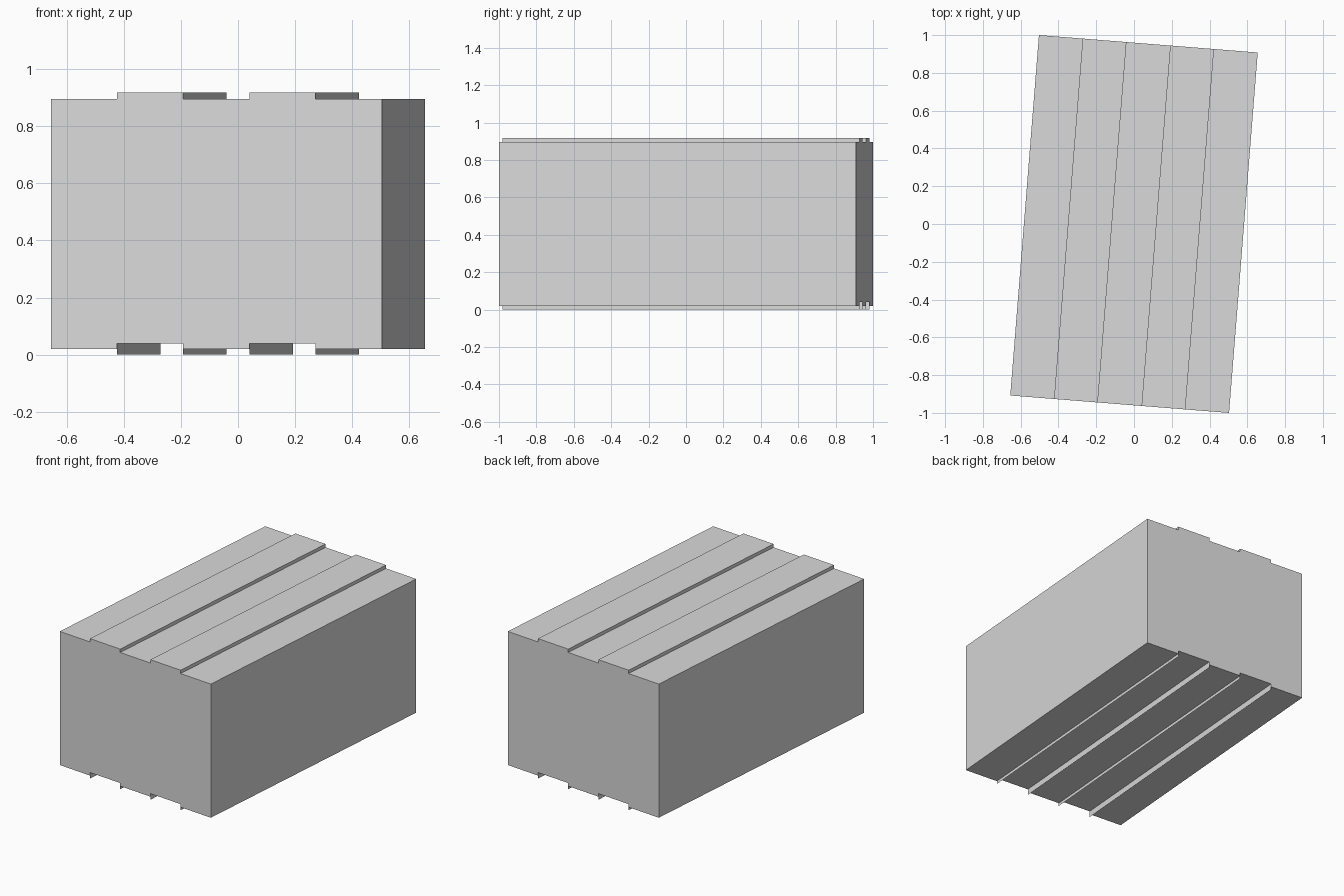
import bpy, bmesh, math

cube = bpy.data.objects.get("Cube")
if cube:
    bpy.data.objects.remove(cube)

WIDTH, LENGTH = 1.162, 1.914
BASE, GROOVE, ROOF, RIDGE = 0.02, 0.04, 0.895, 0.917
TURN = -math.radians(4.55)
STRIPS = 5
edges = [WIDTH * (i / STRIPS - 0.5) for i in range(STRIPS + 1)]

grey = bpy.data.materials.new("light_grey")
grey.use_nodes = True
colour = (0.7, 0.7, 0.7, 1)
grey.diffuse_color = colour
grey.node_tree.nodes["Principled BSDF"].inputs["Base Color"].default_value = colour


def extrude_profile(name, points, closed):
    """Sweep a cross-section along the full length of the block."""
    bm = bmesh.new()
    front = [bm.verts.new((x, -LENGTH / 2, z)) for x, z in points]
    back = [bm.verts.new((x, LENGTH / 2, z)) for x, z in points]
    count = len(points)
    for i in range(count if closed else count - 1):
        j = (i + 1) % count
        bm.faces.new((front[i], back[i], back[j], front[j]))
    if closed:
        bm.faces.new(front)
        bm.faces.new(back[::-1])
        bmesh.ops.recalc_face_normals(bm, faces=bm.faces)
    mesh = bpy.data.meshes.new(name)
    bm.to_mesh(mesh)
    bm.free()
    mesh.materials.append(grey)
    obj = bpy.data.objects.new(name, mesh)
    obj.rotation_euler.z = TURN
    bpy.context.collection.objects.link(obj)


# Block: alternate strips are raised on the roof and grooved underneath
bottom, top = [], []
for i in range(STRIPS):
    odd = i % 2
    for x in edges[i:i + 2]:
        bottom.append((x, GROOVE if odd else BASE))
        top.append((x, RIDGE if odd else ROOF))
extrude_profile("ribbed_block", bottom + top[::-1], True)

# Thin fins hanging beside each groove
for i, x in enumerate(edges[1:-1]):
    ends = [(x, BASE), (x, 0)]
    extrude_profile(f"bottom_fin_{i + 1}", ends if i % 2 else ends[::-1], False)
